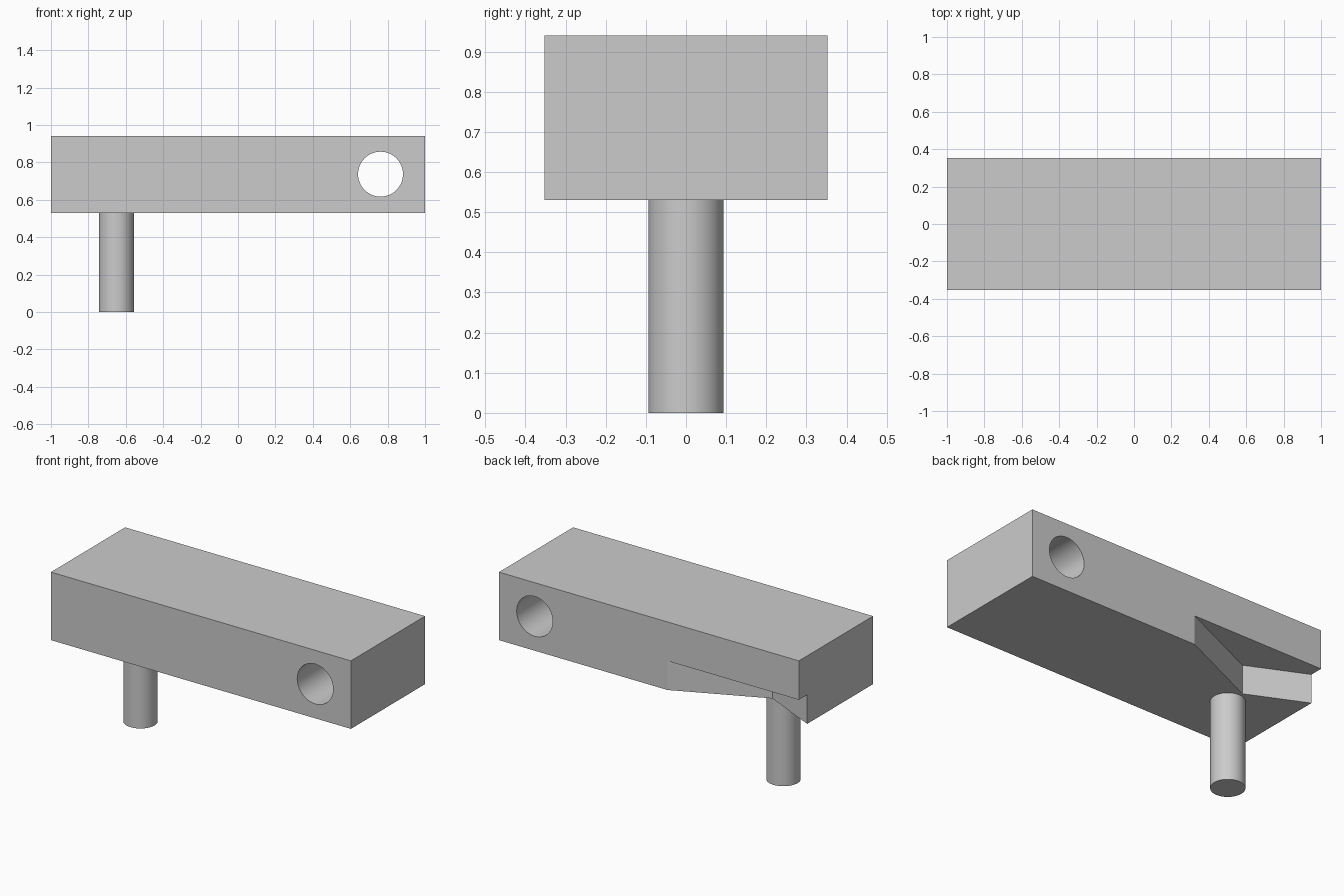
import bpy
import bmesh
from math import radians

# Remove the default object
old = bpy.data.objects.get("Cube")
if old:
    bpy.data.objects.remove(old, do_unlink=True)

HALF_Y = 0.353
BOTTOM, TOP = 0.53, 0.94

# Single plain colour
grey = bpy.data.materials.new("light_grey")
grey.use_nodes = True
colour = (0.6, 0.6, 0.6, 1)
grey.diffuse_color = colour
grey.node_tree.nodes["Principled BSDF"].inputs["Base Color"].default_value = colour


def prism(name, outline, z0, z1):
    """Extrude an xy outline from z0 up to z1."""
    bm = bmesh.new()
    face = bm.faces.new([bm.verts.new((x, y, z0)) for x, y in outline])
    grown = bmesh.ops.extrude_face_region(bm, geom=[face])["geom"]
    verts = [g for g in grown if isinstance(g, bmesh.types.BMVert)]
    bmesh.ops.translate(bm, verts=verts, vec=(0, 0, z1 - z0))
    bmesh.ops.recalc_face_normals(bm, faces=bm.faces)
    mesh = bpy.data.meshes.new(name)
    bm.to_mesh(mesh)
    bm.free()
    mesh.materials.append(grey)
    obj = bpy.data.objects.new(name, mesh)
    bpy.context.collection.objects.link(obj)
    return obj


def cylinder(name, radius, depth, location, rotation=(0, 0, 0)):
    bpy.ops.mesh.primitive_cylinder_add(vertices=64, radius=radius, depth=depth,
                                        location=location, rotation=rotation)
    obj = bpy.context.object
    obj.name = name
    obj.data.materials.append(grey)
    return obj


def activate(obj):
    bpy.ops.object.select_all(action="DESELECT")
    obj.select_set(True)
    bpy.context.view_layer.objects.active = obj


def cut(obj, cutter):
    """Subtract the cutter, then discard it."""
    activate(obj)
    mod = obj.modifiers.new("cut", "BOOLEAN")
    mod.operation = "DIFFERENCE"
    mod.solver = "EXACT"
    mod.object = cutter
    bpy.ops.object.modifier_apply(modifier=mod.name)
    bpy.data.objects.remove(cutter, do_unlink=True)


# Main block
block = prism("block", [(-1, -HALF_Y), (1, -HALF_Y), (1, HALF_Y), (-1, HALF_Y)],
              BOTTOM, TOP)

# Angled notch under the rear edge, open at the back, the end and below;
# the sloping walls are carried past the block along their own lines
inner = (-0.655, 0.114)
front_end, back_end = (-1, 0.274), (-0.124, HALF_Y)


def beyond(point, t):
    return tuple(i + (p - i) * t for i, p in zip(inner, point))


notch = prism("notch_cutter",
              [inner, beyond(back_end, 1.3), (-1.3, 0.6), beyond(front_end, 1.3)],
              BOTTOM - 0.1, 0.705)
cut(block, notch)

# Round through hole from front to back
cut(block, cylinder("hole_cutter", 0.12, 1.2, (0.762, 0, 0.737), (radians(90), 0, 0)))

# Round peg hanging below the block
peg = cylinder("peg", 0.094, BOTTOM, (-0.65, 0, BOTTOM / 2))

for part in (block, peg):
    activate(part)
    bpy.ops.object.shade_smooth_by_angle(angle=radians(20))
